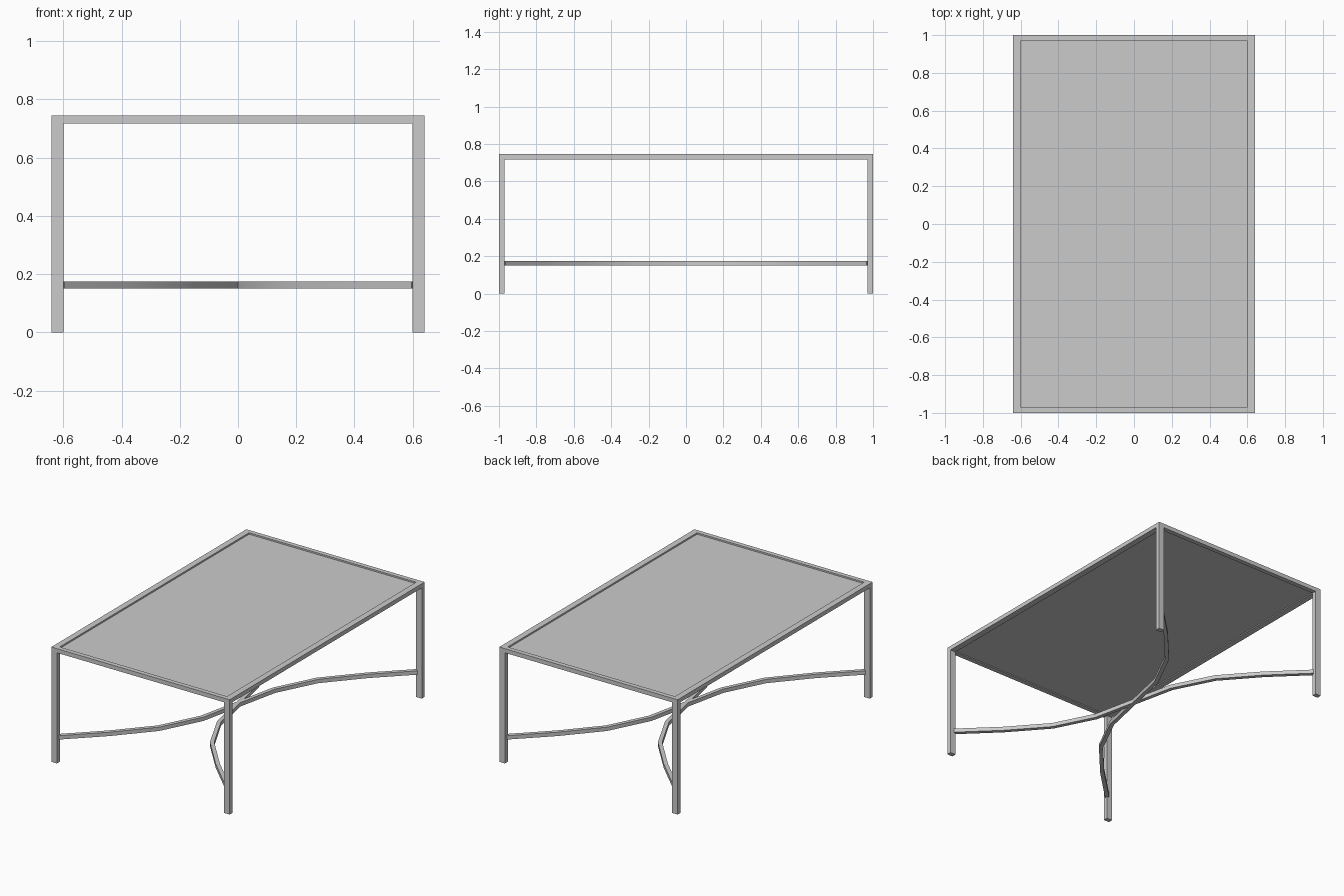
import bpy, bmesh
from mathutils import Vector

if "Cube" in bpy.data.objects:
    bpy.data.objects.remove(bpy.data.objects["Cube"])

X, Y, H = 0.64, 1.0, 0.745      # half width, half length, height
LX, LY = 0.04, 0.03             # leg section
RAIL = 0.027                    # rail height


def box(name, lo, hi):
    bm = bmesh.new()
    bmesh.ops.create_cube(bm, size=1)
    lo, hi = Vector(lo), Vector(hi)
    for v in bm.verts:
        v.co = Vector([(lo[i] + hi[i]) / 2 + v.co[i] * (hi[i] - lo[i]) for i in range(3)])
    return finish(name, bm)


def finish(name, bm):
    bmesh.ops.recalc_face_normals(bm, faces=bm.faces)
    me = bpy.data.meshes.new(name)
    bm.to_mesh(me)
    bm.free()
    ob = bpy.data.objects.new(name, me)
    bpy.context.collection.objects.link(ob)
    return ob


def flat_bar(name, path, width, z0, z1):
    """Sweep a rectangular section along a path in plan, with mitred bends."""
    bm = bmesh.new()
    pts = [Vector(p) for p in path]
    rings = []
    for i, p in enumerate(pts):
        a = (p - pts[i - 1]).normalized() if i else (pts[1] - p).normalized()
        b = (pts[i + 1] - p).normalized() if i < len(pts) - 1 else a
        t = (a + b).normalized()
        n = Vector((-t.y, t.x)) * (width / 2 / t.dot(a))
        rings.append([bm.verts.new((p.x + s * n.x, p.y + s * n.y, z))
                      for s, z in ((-1, z0), (1, z0), (1, z1), (-1, z1))])
    for r, q in zip(rings, rings[1:]):
        for k in range(4):
            bm.faces.new((r[k], r[(k + 1) % 4], q[(k + 1) % 4], q[k]))
    bm.faces.new(rings[0])
    bm.faces.new(rings[-1])
    ob = finish(name, bm)
    bpy.ops.object.select_all(action='DESELECT')
    ob.select_set(True)
    bpy.context.view_layer.objects.active = ob
    bpy.ops.object.shade_smooth_by_angle(angle=0.6)
    return ob


# legs and top rails
for s, side in ((-1, "left"), (1, "right")):
    xa, xb = sorted((s * X, s * (X - LX)))
    for t, end in ((-1, "front"), (1, "back")):
        ya, yb = sorted((t * Y, t * (Y - LY)))
        box(f"{end}_{side}_leg", (xa, ya, 0), (xb, yb, H))
    box(f"{side}_rail", (xa, -Y + LY, H - RAIL), (xb, Y - LY, H))
for t, end in ((-1, "front"), (1, "back")):
    ya, yb = sorted((t * Y, t * (Y - LY)))
    box(f"{end}_rail", (-X + LX, ya, H - RAIL), (X - LX, yb, H))

# recessed table top panel
box("top_panel", (-X + LX, -Y + LY, H - 0.02), (X - LX, Y - LY, H - 0.01))

# crossing curved stretchers
half = [(0.061, 0.281), (0.192, 0.54), (0.39, 0.765), (0.605, 0.975)]
for m, name in ((1, "stretcher_a"), (-1, "stretcher_b")):
    path = [(-m * x, -y) for x, y in reversed(half)] + [(0, 0)] + [(m * x, y) for x, y in half]
    flat_bar(name, path, 0.025, 0.15, 0.175)
